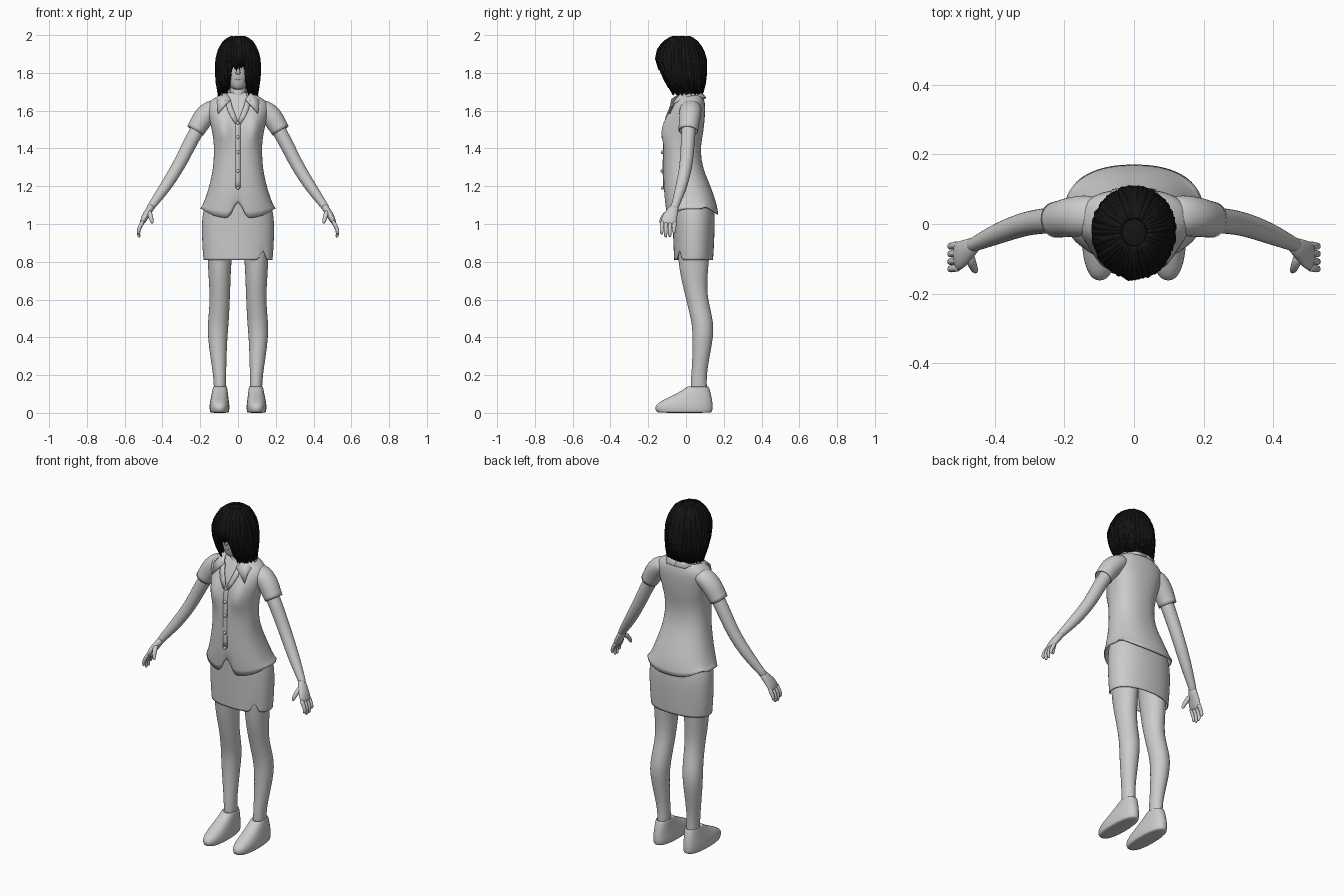
import bpy, bmesh, math, random
from mathutils import Vector

if "Cube" in bpy.data.objects:
    bpy.data.objects.remove(bpy.data.objects["Cube"])

random.seed(4)


def material(name, v):
    m = bpy.data.materials.new(name)
    m.diffuse_color = (v, v, v, 1)
    m.use_nodes = True
    m.node_tree.nodes["Principled BSDF"].inputs["Base Color"].default_value = m.diffuse_color
    return m


GREY, BLACK = material("light grey", 0.6), material("black", 0.007)


def bridge(bm, rings, caps=(True, True)):
    vs = [[bm.verts.new(p) for p in r] for r in rings]
    n = len(vs[0])
    for a, b in zip(vs, vs[1:]):
        for i in range(n):
            bm.faces.new((a[i], a[(i + 1) % n], b[(i + 1) % n], b[i]))
    if caps[0]:
        bm.faces.new(vs[0][::-1])
    if caps[1]:
        bm.faces.new(vs[-1])


def finish(name, bm, mat=GREY, mirror=False, thick=0, sub=1):
    bmesh.ops.recalc_face_normals(bm, faces=bm.faces)
    me = bpy.data.meshes.new(name)
    bm.to_mesh(me)
    bm.free()
    for p in me.polygons:
        p.use_smooth = True
    me.materials.append(mat)
    ob = bpy.data.objects.new(name, me)
    bpy.context.collection.objects.link(ob)
    if mirror:
        ob.modifiers.new("mirror", 'MIRROR').use_mirror_merge = False
    if sub:
        s = ob.modifiers.new("smooth", 'SUBSURF')
        s.levels = s.render_levels = sub
    if thick:
        s = ob.modifiers.new("thickness", 'SOLIDIFY')
        s.thickness, s.offset = thick, 0
    return ob


def ring(z, rx, yf, yb, cx=0, n=24, p=2.0):
    """Horizontal superellipse; vertex 0 faces the front."""
    out = []
    for i in range(n):
        t = 2 * math.pi * i / n
        s, c = math.sin(t), math.cos(t)
        out.append(Vector((cx + rx * math.copysign(abs(s) ** (2 / p), s),
                           (yf + yb) / 2 - (yb - yf) / 2 * math.copysign(abs(c) ** (2 / p), c), z)))
    return out


def tube_rings(pts, n=10):
    """Rings across a path of (x, y, z, radius along y, other radius)."""
    ps = [Vector(q[:3]) for q in pts]
    out = []
    for i, q in enumerate(pts):
        t = (ps[min(i + 1, len(ps) - 1)] - ps[max(i - 1, 0)]).normalized()
        a = Vector((0, 1, 0)) if abs(t.y) < 0.95 else Vector((1, 0, 0))
        a = (a - t * a.dot(t)).normalized()
        b = t.cross(a)
        out.append([ps[i] + a * q[3] * math.cos(u) + b * q[-1] * math.sin(u)
                    for u in (2 * math.pi * k / n for k in range(n))])
    return out


def lerp_rows(rows, z):
    for a, b in zip(rows, rows[1:]):
        if min(a[0], b[0]) <= z <= max(a[0], b[0]):
            f = (z - a[0]) / (b[0] - a[0])
            return [u + (v - u) * f for u, v in zip(a, b)]
    return rows[0] if abs(z - rows[0][0]) < abs(z - rows[-1][0]) else rows[-1]


# Shirt: rows are z, half width, front y, back y
SHIRT = [(1.03, .198, -.10, .168), (1.10, .182, -.11, .162), (1.18, .155, -.115, .135),
         (1.26, .134, -.117, .10), (1.34, .125, -.117, .076), (1.42, .124, -.115, .076),
         (1.48, .132, -.11, .088), (1.54, .145, -.10, .095), (1.60, .162, -.085, .099),
         (1.64, .160, -.066, .098), (1.67, .115, -.05, .09), (1.695, .065, -.035, .075)]


def bust(x, z):
    return .042 * math.exp(-((abs(x) - .08) / .042) ** 2 - ((z - 1.5) / .065) ** 2)


def front_y(x, z):
    _, rx, yf, yb = lerp_rows(SHIRT, z)
    k = max(0, 1 - min(1, abs(x) / rx) ** 2.3) ** (1 / 2.3)
    return (yf + yb) / 2 - (yb - yf) / 2 * k - bust(x, z)


bm = bmesh.new()
bridge(bm, [ring(*r, n=40, p=2.3) for r in SHIRT], (False, False))
for v in bm.verts:
    if v.co.y < 0:
        v.co.y -= bust(v.co.x, v.co.z)
    if v.co.z < 1.05:
        v.co.z += .05 * min(1, abs(v.co.x) / .19) ** 3 + (.02 if v.co.y > .1 else 0)
    if abs(v.co.x) < .004 and v.co.y < 0 and v.co.z < 1.19:   # front notch
        v.co.z = 1.16 + (v.co.z - 1.03) * .2
finish("shirt", bm, thick=.006)

# Sleeves
bm = bmesh.new()
bridge(bm, tube_rings([(.09, .025, 1.625, .05, .035), (.14, .025, 1.61, .058, .05),
                       (.18, .02, 1.57, .056, .056), (.207, .015, 1.525, .052, .05),
                       (.226, .012, 1.493, .05, .047)], 16), (True, False))
finish("sleeves", bm, mirror=True, thick=.005)


# Collar, lapels and placket: strips lying on the shirt
def strip(name, left, right, mirror=True):
    bm = bmesh.new()
    a, b = [bm.verts.new(p) for p in left], [bm.verts.new(p) for p in right]
    for i in range(len(a) - 1):
        bm.faces.new((a[i], a[i + 1], b[i + 1], b[i]))
    finish(name, bm, mirror=mirror, thick=.007, sub=0)


def on_front(x, z, d=.008):
    return (x, front_y(x, z) - d, z)


strip("collar",
      [(0, .07, 1.712), (.04, .06, 1.712), (.065, .025, 1.708), (.06, -.03, 1.69), (.04, -.075, 1.66)],
      [(0, .105, 1.665), (.06, .098, 1.665), (.105, .03, 1.682), (.112, -.065, 1.64), on_front(.105, 1.585, .012)])
strip("lapels",
      [on_front(.04, 1.66), on_front(.03, 1.62), on_front(.015, 1.58), on_front(.0, 1.54)],
      [on_front(.065, 1.655), on_front(.058, 1.61), on_front(.04, 1.57), on_front(.015, 1.53)])
zs = [1.55 - .04 * i for i in range(10)]
strip("placket", [on_front(-.013, z, .003) for z in zs], [on_front(.013, z, .003) for z in zs], False)

# Buttons
bm = bmesh.new()
for z in (1.535, 1.46, 1.38, 1.28, 1.19):
    r = bmesh.ops.create_uvsphere(bm, u_segments=10, v_segments=6, radius=.009)
    bmesh.ops.translate(bm, verts=r["verts"], vec=on_front(0, z, .009))
finish("buttons", bm, sub=0)

# Skirt with a small slit at the left front
bm = bmesh.new()
bridge(bm, [ring(*r, n=40, p=2.2) for r in
            [(.81, .18, -.06, .14), (.83, .182, -.061, .142), (.90, .187, -.064, .146), (1.0, .19, -.068, .15),
             (1.08, .182, -.072, .148), (1.15, .155, -.075, .125), (1.24, .12, -.075, .08)]], (False, True))
bm.verts.ensure_lookup_table()
slit = min(bm.verts, key=lambda v: (v.co - Vector((.135, -.03, .81))).length)
slit.co.z = .885
col = min((v for v in bm.verts if .82 < v.co.z < .84), key=lambda v: (v.co - Vector((.135, -.03, .83))).length)
col.co.z = .89
finish("skirt", bm, thick=.006)

# Legs: rows are z, half width, front y, back y, centre x
bm = bmesh.new()
bridge(bm, [ring(*r, n=20) for r in
            [(.06, .03, .03, .11, .095), (.13, .033, .022, .112, .095), (.2, .034, .028, .108, .097),
             (.3, .044, .034, .126, .104), (.4, .052, .034, .145, .108), (.47, .056, .032, .147, .105),
             (.55, .054, .012, .130, .099), (.62, .054, -.004, .114, .096), (.7, .058, -.025, .112, .097),
             (.8, .063, -.042, .122, .098), (.92, .072, -.05, .13, .094), (1.05, .07, -.04, .12, .09)]])
finish("legs", bm, mirror=True)

# Shoes
bm = bmesh.new()
bridge(bm, [ring(*r, n=24, p=2.4) for r in
            [(0, .046, -.148, .132, .098), (.004, .050, -.156, .138, .098), (.02, .053, -.165, .142, .098),
             (.04, .053, -.163, .142, .098), (.062, .050, -.135, .140, .098), (.085, .046, -.085, .136, .097),
             (.11, .042, -.035, .130, .096), (.135, .038, .002, .122, .095), (.142, .036, .012, .118, .095),
             (.13, .030, .025, .11, .095)]])
finish("shoes", bm, mirror=True)

# Arms
bm = bmesh.new()
bridge(bm, tube_rings([(.15, .025, 1.6, .04), (.222, .012, 1.49, .039), (.268, .008, 1.4, .037),
                       (.318, 0, 1.3, .035), (.382, -.024, 1.2, .032), (.425, -.043, 1.14, .026),
                       (.458, -.058, 1.095, .021), (.47, -.066, 1.075, .02)], 14))
finish("arms", bm, mirror=True)

# Hands with four fingers and a thumb
bm = bmesh.new()
bridge(bm, tube_rings([(.45, -.054, 1.105, .02, .019), (.472, -.07, 1.07, .03, .02), (.492, -.086, 1.04, .041, .019),
                       (.506, -.093, 1.01, .043, .015), (.512, -.094, .998, .038, .01)], 14))
for y, tip in ((-.126, .945), (-.105, .927), (-.083, .93), (-.061, .95)):
    bridge(bm, tube_rings([(.5, y, 1.02, .012), (.514, y, .995, .012), (.526, y - .003, .97, .011),
                           (.528, y - .003, (tip + .965) / 2, .010), (.521, y - .002, tip, .007)], 8))
bridge(bm, tube_rings([(.472, -.085, 1.07, .015), (.466, -.112, 1.05, .015), (.458, -.13, 1.025, .012),
                       (.453, -.137, 1.0, .008)], 8))
finish("hands", bm, mirror=True)

# Head, neck, nose and lips
bm = bmesh.new()
bridge(bm, [ring(*r) for r in
            [(1.712, .02, -.078, -.03), (1.72, .036, -.09, 0), (1.745, .052, -.100, .03), (1.78, .064, -.106, .055),
             (1.82, .073, -.112, .078), (1.88, .08, -.117, .085), (1.94, .07, -.10, .075), (1.97, .035, -.06, .04)]])
finish("head", bm)
bm = bmesh.new()
bridge(bm, [ring(*r) for r in
            [(1.58, .075, -.07, .07), (1.64, .055, -.055, .068), (1.68, .043, -.047, .06), (1.77, .042, -.045, .06)]])
finish("neck", bm)
bm = bmesh.new()
bridge(bm, tube_rings([(0, -.110, 1.85, .008, .007), (0, -.114, 1.82, .012, .01), (0, -.114, 1.80, .012, .015),
                       (0, -.106, 1.792, .008, .012)], 8))
for z in (1.765, 1.774):
    bridge(bm, tube_rings([(-.024, -.095, 1.77, .003), (0, -.103, z, .007), (.024, -.095, 1.77, .003)], 8))
finish("nose_and_lips", bm)

# Hair: an inner cap open at the face, covered with tapered locks
HAIR = [(2.0, .02, -.045, 0), (1.988, .05, -.08, .03), (1.968, .078, -.115, .06), (1.93, .102, -.147, .09),
        (1.88, .116, -.160, .106), (1.82, .119, -.148, .108), (1.75, .118, -.118, .104), (1.67, .108, -.07, .088)]


def hair_point(phi, z, s):
    _, rx, yf, yb = lerp_rows(HAIR, z)
    cy = (yf + yb) / 2
    return (s * rx * math.sin(phi), cy - s * (yb - yf) / 2 * math.cos(phi), z - (1 - s) * .12)


bm = bmesh.new()
levels = [1.70 + .28 * (i / 14) for i in range(15)] + [1.992]
bridge(bm, [[hair_point(2 * math.pi * k / 32, z, .92) for k in range(32)] for z in levels], (False, True))
gap = [f for f in bm.faces if (c := f.calc_center_median()).z < 1.835 and abs(c.x) < .055 and c.y < -.02]
bmesh.ops.delete(bm, geom=gap, context='FACES')
finish("hair_cap", bm, BLACK, sub=0, thick=.004)

bm = bmesh.new()
N = 300
for i in range(N):
    phi = 2 * math.pi * i / N - math.pi
    side = abs(phi)
    end = random.uniform(1.82, 1.86) if side < .36 else random.uniform(1.685, 1.74)
    if .36 <= side < .6:
        end = random.uniform(1.69, 1.80)
    s0, w, ph = random.uniform(.91, .965), random.uniform(.02, .06), random.uniform(0, 6)
    r, path = random.uniform(.008, .013), []
    for k in range(10):
        u = k / 9
        z = 1.993 - (1.993 - end) * u ** 1.6
        taper = r * (.7 + .3 * u if u < .7 else 1 - (u - .7) * 2.4)
        a = phi + w * math.sin(ph + 7 * u) * u
        path.append((*hair_point(a, z, s0), taper))
    bridge(bm, tube_rings(path, 6))
finish("hair_locks", bm, BLACK, sub=0)
